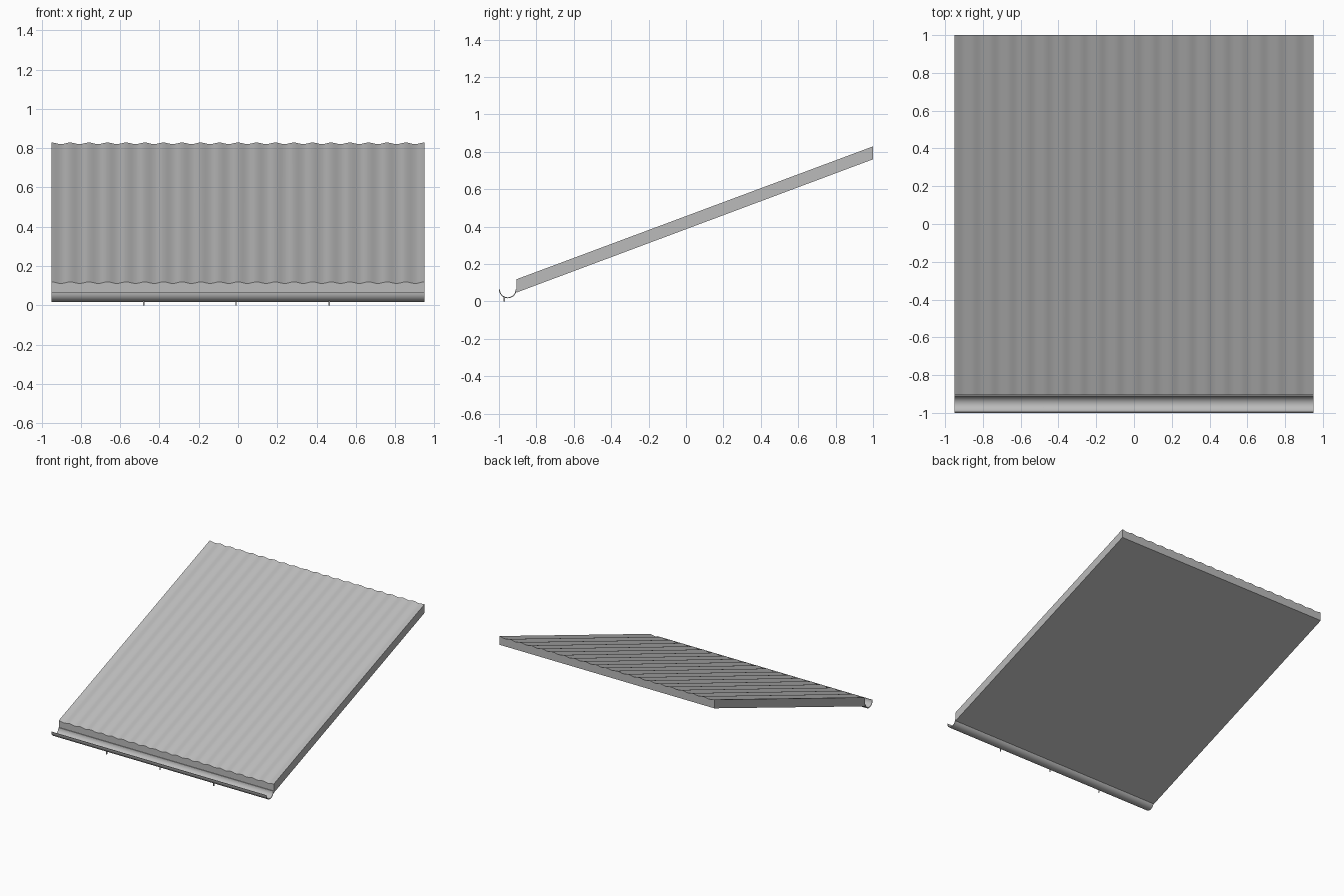
import bpy, math

cube = bpy.data.objects.get("Cube")
if cube:
    bpy.data.objects.remove(cube, do_unlink=True)

HALF = 0.95               # half the width of the roof
FRONT, BACK = -0.905, 1.0
WAVES, STEPS = 20, 8      # corrugations and segments in each


def material(name, value):
    m = bpy.data.materials.new(name)
    m.use_nodes = True
    colour = (value, value, value, 1)
    m.diffuse_color = colour
    m.node_tree.nodes["Principled BSDF"].inputs["Base Color"].default_value = colour
    return m


def build(name, verts, faces, mat, smooth=True):
    mesh = bpy.data.meshes.new(name)
    mesh.from_pydata(verts, [], faces)
    mesh.materials.append(mat)
    obj = bpy.data.objects.new(name, mesh)
    bpy.context.collection.objects.link(obj)
    bpy.ops.object.select_all(action='DESELECT')
    obj.select_set(True)
    bpy.context.view_layer.objects.active = obj
    if smooth:
        bpy.ops.object.shade_smooth_by_angle(angle=math.radians(40))
    return obj


def extrude_x(name, profile, x0, x1, mat):
    """Sweep a closed (y, z) profile along x and cap its ends."""
    n = len(profile)
    verts = [(x, y, z) for x in (x0, x1) for y, z in profile]
    faces = [(i, (i + 1) % n, n + (i + 1) % n, n + i) for i in range(n)]
    faces += [tuple(reversed(range(n))), tuple(range(n, 2 * n))]
    return build(name, verts, faces, mat)


grey = material("galvanised grey", 0.5)

# Corrugated roof sheet: wavy top, flat underside, vertical ends
count = WAVES * STEPS + 1
rows = []
for y, low, high in ((FRONT, 0.048, 0.115), (BACK, 0.76, 0.825)):
    xs = [-HALF + 2 * HALF * i / (count - 1) for i in range(count)]
    wave = [0.004 * math.cos(math.tau * i / STEPS) for i in range(count)]
    rows.append([(x, y, high + w) for x, w in zip(xs, wave)]
                + [(HALF, y, low), (-HALF, y, low)])
n = count + 2
faces = [(i, (i + 1) % n, n + (i + 1) % n, n + i) for i in range(n)]
faces += [tuple(reversed(range(n))), tuple(range(n, 2 * n))]
roof = build("corrugated_roof", rows[0] + rows[1], faces, grey)

# Half-round gutter open at the top and ends
CY, CZ, R, WALL = -0.953, 0.064, 0.047, 0.005
angles = [math.pi + math.pi * i / 16 for i in range(17)]
outer = [(CY + R * math.cos(a), CZ + R * math.sin(a)) for a in angles]
inner = [(CY + (R - WALL) * math.cos(a), CZ + (R - WALL) * math.sin(a))
         for a in reversed(angles)]
extrude_x("gutter", outer + inner, -HALF, HALF, grey)

# Thin hanger tips below the gutter
for x in (-0.48, -0.01, 0.465):
    tip = [(-0.975, 0.0), (-0.968, 0.0), (-0.968, 0.024), (-0.975, 0.03)]
    extrude_x("gutter_hanger", tip, x - 0.003, x + 0.003, grey)
